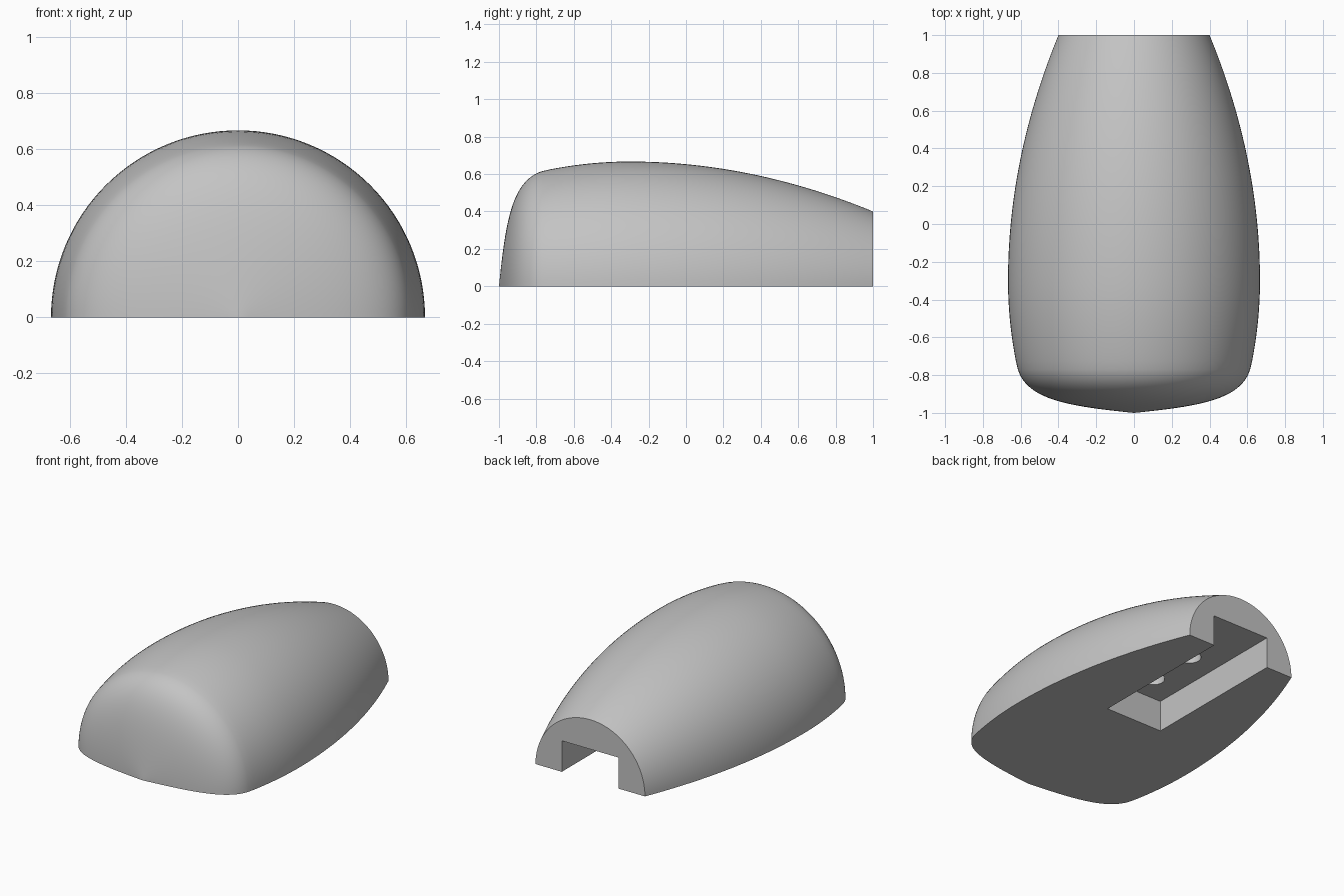
import bpy, bmesh, math
from mathutils import Vector, Matrix
from mathutils.geometry import interpolate_bezier

cube = bpy.data.objects.get("Cube")
if cube:
    bpy.data.objects.remove(cube, do_unlink=True)

grey = bpy.data.materials.new("plain grey")
grey.use_nodes = True
colour = (0.55, 0.55, 0.55, 1)
grey.diffuse_color = colour
grey.node_tree.nodes["Principled BSDF"].inputs["Base Color"].default_value = colour


def make_object(name, bm):
    bmesh.ops.recalc_face_normals(bm, faces=bm.faces)
    mesh = bpy.data.meshes.new(name)
    bm.to_mesh(mesh)
    bm.free()
    mesh.materials.append(grey)
    obj = bpy.data.objects.new(name, mesh)
    bpy.context.collection.objects.link(obj)
    return obj


# Half profile: blunt rounded nose, widest shoulder, tapering tail
nose = interpolate_bezier(Vector((0, -1, 0)), Vector((0.35, -0.965, 0)),
                          Vector((0.565, -0.93, 0)), Vector((0.615, -0.77, 0)), 28)
profile = list(nose)
for i in range(1, 41):
    y = -0.77 + 1.77 * i / 40
    bend = 0.23 if y < -0.3 else 0.158
    profile.append(Vector((0.667 - bend * (y + 0.3) ** 2, y, 0)))
profile.append(Vector((0, 1, 0)))

# Body: profile turned half way round the long axis, with a flat base
bm = bmesh.new()
verts = [bm.verts.new(p) for p in profile]
edges = [bm.edges.new(pair) for pair in zip(verts, verts[1:])]
bmesh.ops.spin(bm, geom=verts + edges, cent=(0, 0, 0), axis=(0, -1, 0),
               angle=math.pi, steps=64)
bmesh.ops.remove_doubles(bm, verts=bm.verts, dist=0.00001)
bmesh.ops.holes_fill(bm, edges=[e for e in bm.edges if e.is_boundary], sides=0)
body = make_object("body", bm)


def cut(bm):
    cutter = make_object("cutter", bm)
    cutter.hide_render = True
    mod = body.modifiers.new("cut", 'BOOLEAN')
    mod.operation = 'DIFFERENCE'
    mod.solver = 'EXACT'
    mod.object = cutter
    bpy.ops.object.modifier_apply(modifier=mod.name)
    bpy.data.objects.remove(cutter, do_unlink=True)


bpy.ops.object.select_all(action='DESELECT')
body.select_set(True)
bpy.context.view_layer.objects.active = body

# Slot along the underside, open at the back
bm = bmesh.new()
bmesh.ops.create_cube(bm, size=1, matrix=Matrix.Translation((0, 0.6, 0))
                      @ Matrix.Diagonal((0.415, 1.2, 0.41, 1)))
cut(bm)

# Two blind screw holes in the slot ceiling
for y in (0.18, 0.52):
    bm = bmesh.new()
    bmesh.ops.create_cone(bm, cap_ends=True, segments=32, radius1=0.07, radius2=0.07,
                          depth=0.3, matrix=Matrix.Translation((0, y, 0.25)))
    cut(bm)

bpy.ops.object.shade_smooth_by_angle(angle=math.radians(30))
